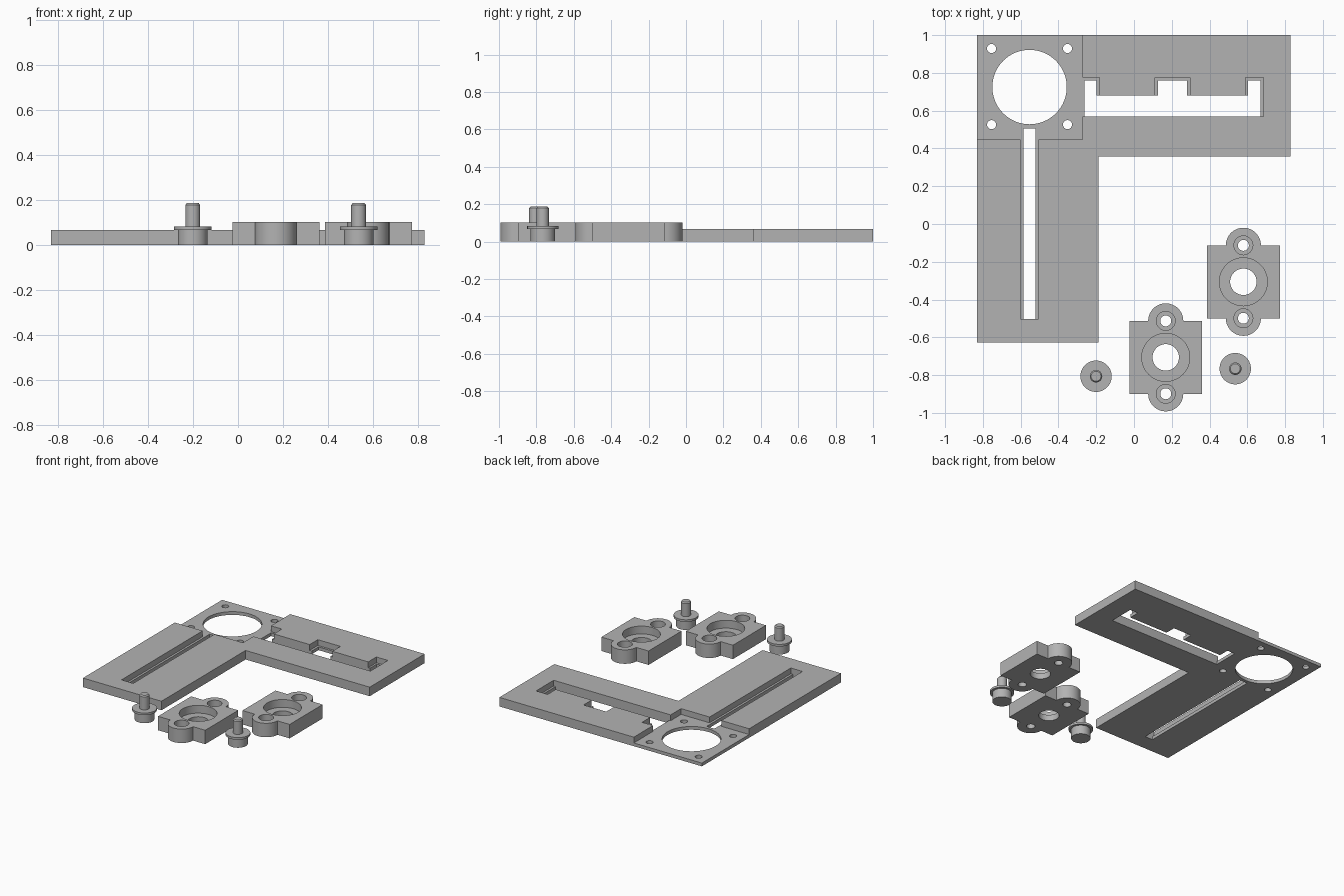
import bpy, bmesh, math

if "Cube" in bpy.data.objects:
    bpy.data.objects.remove(bpy.data.objects["Cube"])

grey = bpy.data.materials.new("plain_grey")
grey.diffuse_color = (0.45, 0.45, 0.45, 1)
grey.use_nodes = True
grey.node_tree.nodes["Principled BSDF"].inputs["Base Color"].default_value = grey.diffuse_color


def prism(name, pts, z0, z1):
    """Extrude a flat outline from z0 to z1."""
    bm = bmesh.new()
    face = bm.faces.new([bm.verts.new((x, y, z0)) for x, y in pts])
    top = bmesh.ops.extrude_face_region(bm, geom=[face])["geom"]
    bmesh.ops.translate(bm, vec=(0, 0, z1 - z0),
                        verts=[v for v in top if isinstance(v, bmesh.types.BMVert)])
    bmesh.ops.recalc_face_normals(bm, faces=bm.faces)
    mesh = bpy.data.meshes.new(name)
    bm.to_mesh(mesh)
    bm.free()
    mesh.materials.append(grey)
    ob = bpy.data.objects.new(name, mesh)
    bpy.context.collection.objects.link(ob)
    return ob


def rect(x0, x1, y0, y1):
    return [(x0, y0), (x1, y0), (x1, y1), (x0, y1)]


def arc(cx, cy, r, a0=0, a1=360, n=48):
    full = a1 - a0 == 360
    angles = [math.radians(a0 + (a1 - a0) * i / n) for i in range(n if full else n + 1)]
    return [(cx + r * math.cos(a), cy + r * math.sin(a)) for a in angles]


def comb(x0, x1, y0, y1, y2, notches):
    """Slot outline with notches rising from y1 to y2 along its upper edge."""
    pts = [(x0, y0), (x1, y0)]
    for a, b in reversed(notches):
        if b < x1:
            pts.append((b, y1))
        pts += [(b, y2), (a, y2)]
        if a > x0:
            pts.append((a, y1))
    return pts


def cut(ob, cutters):
    """Subtract (outline, z0, z1) prisms and bake the result."""
    tools = []
    for pts, z0, z1 in cutters:
        tool = prism("cutter", pts, z0, z1)
        tool.hide_render = True
        mod = ob.modifiers.new("cut", "BOOLEAN")
        mod.operation, mod.solver, mod.object = "DIFFERENCE", "EXACT", tool
        tools.append(tool)
    bpy.context.view_layer.update()
    baked = bpy.data.meshes.new_from_object(
        ob.evaluated_get(bpy.context.evaluated_depsgraph_get()))
    ob.modifiers.clear()
    ob.data = baked
    for tool in tools:
        bpy.data.objects.remove(tool)


def smooth(ob):
    bpy.ops.object.select_all(action="DESELECT")
    ob.select_set(True)
    bpy.context.view_layer.objects.active = ob
    bpy.ops.object.shade_smooth_by_angle(angle=math.radians(30))


# L-shaped plate with a thin corner, ledged slots and round holes
T, LEDGE, LOW, HIGH = 0.067, 0.024, -0.1, 0.3
plate = prism("slotted_plate", [(-0.83, -0.627), (-0.188, -0.627), (-0.188, 0.357),
                                (0.828, 0.357), (0.828, 1), (-0.83, 1)], 0, T)
cuts = [
    (rect(-0.9, -0.273, 0.447, 1.1), LEDGE, HIGH),
    (rect(-0.602, -0.506, -0.503, 0.46), LEDGE, HIGH),
    (rect(-0.586, -0.522, -0.503, 0.505), LOW, HIGH),
    (comb(-0.285, 0.685, 0.569, 0.68, 0.775,
          [(-0.285, -0.183), (0.111, 0.296), (0.59, 0.685)]), LEDGE, HIGH),
    (comb(-0.262, 0.67, 0.569, 0.68, 0.759,
          [(-0.262, -0.198), (0.128, 0.28), (0.604, 0.67)]), LOW, HIGH),
    (arc(-0.553, 0.725, 0.197, n=64), LOW, HIGH),
]
for x in (-0.754, -0.352):
    for y in (0.526, 0.929):
        cuts.append((arc(x, y, 0.024, n=32), LOW, HIGH))
cut(plate, cuts)
smooth(plate)

# Bearing blocks: square body, two rounded ears, stepped bores
H, HALF, EAR = 0.103, 0.193, 0.093
for i, (cx, cy) in enumerate([(0.168, -0.706), (0.579, -0.306)], 1):
    outline = ([(cx - HALF, cy - HALF), *arc(cx, cy - HALF, EAR, 180, 360, 24),
                (cx + HALF, cy - HALF), (cx + HALF, cy + HALF),
                *arc(cx, cy + HALF, EAR, 0, 180, 24), (cx - HALF, cy + HALF)])
    block = prism(f"bearing_block_{i}", outline, 0, H)
    cuts = [(arc(cx, cy, 0.127), 0.045, HIGH), (arc(cx, cy, 0.07), LOW, HIGH)]
    for y in (cy - HALF, cy + HALF):
        cuts += [(arc(cx, y, 0.05, n=32), 0.05, HIGH), (arc(cx, y, 0.029, n=32), LOW, HIGH)]
    cut(block, cuts)
    smooth(block)

# Flanged pins: one turned profile of (radius, height)
PROFILE = [(0.066, 0), (0.066, 0.067), (0.083, 0.067), (0.083, 0.083),
           (0.033, 0.083), (0.033, 0.179), (0.026, 0.187)]
SIDES = 48
for i, (cx, cy) in enumerate([(-0.201, -0.806), (0.536, -0.766)], 1):
    bm = bmesh.new()
    rings = [[bm.verts.new((x, y, z)) for x, y in arc(cx, cy, r, n=SIDES)] for r, z in PROFILE]
    for a, b in zip(rings, rings[1:]):
        for k in range(SIDES):
            j = (k + 1) % SIDES
            bm.faces.new((a[k], a[j], b[j], b[k]))
    bm.faces.new(rings[0][::-1])
    bm.faces.new(rings[-1])
    mesh = bpy.data.meshes.new("flanged_pin")
    bm.to_mesh(mesh)
    bm.free()
    mesh.materials.append(grey)
    pin = bpy.data.objects.new(f"flanged_pin_{i}", mesh)
    bpy.context.collection.objects.link(pin)
    smooth(pin)
